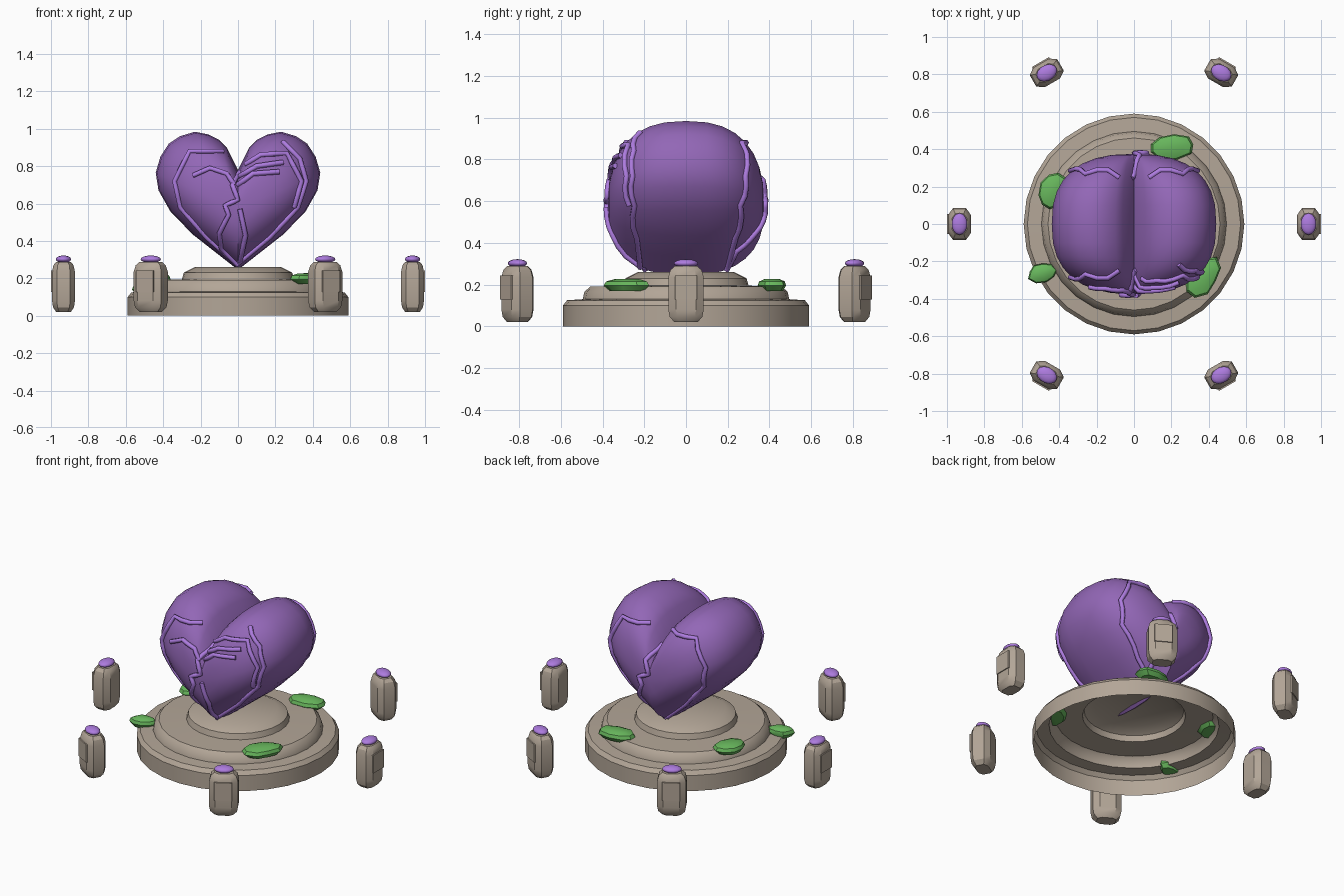
import bpy, bmesh, math, random
from mathutils import Vector, Matrix
from mathutils.bvhtree import BVHTree

if "Cube" in bpy.data.objects:
    bpy.data.objects.remove(bpy.data.objects["Cube"])

random.seed(4)


def material(name, rgb):
    m = bpy.data.materials.new(name)
    m.diffuse_color = (*rgb, 1)
    m.use_nodes = True
    m.node_tree.nodes["Principled BSDF"].inputs["Base Color"].default_value = m.diffuse_color
    return m


STONE = material("stone", (0.45, 0.38, 0.31))
PURPLE = material("heart purple", (0.29, 0.135, 0.47))
LILAC = material("light purple", (0.42, 0.20, 0.74))
GREEN = material("moss green", (0.14, 0.48, 0.11))


def finish(bm, name, mat, smooth=35, matrix=None):
    bmesh.ops.recalc_face_normals(bm, faces=bm.faces)
    me = bpy.data.meshes.new(name)
    if matrix is not None:
        bm.transform(matrix)
    bm.to_mesh(me)
    bm.free()
    me.materials.append(mat)
    ob = bpy.data.objects.new(name, me)
    bpy.context.collection.objects.link(ob)
    bpy.ops.object.select_all(action='DESELECT')
    ob.select_set(True)
    bpy.context.view_layer.objects.active = ob
    if smooth:
        bpy.ops.object.shade_smooth_by_angle(angle=math.radians(smooth))
    return ob


def skin(bm, rings, start=None, end=None):
    """Join closed rings of points, optionally closing with pole points."""
    vr = [[bm.verts.new(p) for p in r] for r in rings]
    n = len(vr[0])
    for a, b in zip(vr, vr[1:]):
        for i in range(n):
            bm.faces.new((a[i], a[(i + 1) % n], b[(i + 1) % n], b[i]))
    for pole, r in ((start, vr[0]), (end, vr[-1])):
        if pole is not None:
            v = bm.verts.new(pole)
            for i in range(n):
                bm.faces.new((r[i], r[(i + 1) % n], v))


# Stepped round pedestal, open underneath
profile = [(.59, 0), (.59, .10), (.57, .125), (.495, .13), (.487, .165),
           (.46, .19), (.30, .195), (.29, .23), (.23, .26)]
SEG = 28
bm = bmesh.new()
skin(bm, [[(r * math.cos(i * math.tau / SEG), r * math.sin(i * math.tau / SEG), z)
           for i in range(SEG)] for r, z in profile], end=(0, 0, .26))
finish(bm, "pedestal", STONE)

# Heart: outline in x-z, scaled towards the middle along y
half = [(.06, .90), (.10, .94), (.16, .97), (.23, .984), (.31, .96), (.37, .92),
        (.415, .85), (.44, .765), (.425, .67), (.36, .555), (.24, .433), (.115, .335)]
outline = [(0, .78)] + half + [(0, .245)] + [(-x, z) for x, z in reversed(half)]
MID, DEPTH, K, ROWS = .57, .375, 2 / 2.5, 16
rings = []
for j in range(1, ROWS):
    a = math.pi * (j / ROWS - .5)
    y = DEPTH * math.copysign(abs(math.sin(a)) ** K, a)
    s = math.cos(a) ** K
    rings.append([(x * s, y, MID + (z - MID) * s) for x, z in outline])
bm = bmesh.new()
skin(bm, rings, (0, -DEPTH, MID), (0, DEPTH, MID))
bmesh.ops.recalc_face_normals(bm, faces=bm.faces)
tree = BVHTree.FromBMesh(bm)
finish(bm, "heart", PURPLE, 40)


# Veins: tubes laid on the heart's front and back
def vein(name, path, side, radius=.014):
    pts = []
    for (x0, z0), (x1, z1) in zip(path, path[1:]):
        for k in range(3):
            t = k / 3
            pts.append((x0 + (x1 - x0) * t, z0 + (z1 - z0) * t))
    pts.append(path[-1])
    hits = []
    for x, z in pts:
        p = tree.ray_cast(Vector((x, side * 2, z)), Vector((0, -side, 0)))[0]
        if p:
            hits.append(p + Vector((0, side * .008, 0)))
    cu = bpy.data.curves.new(name, 'CURVE')
    cu.dimensions = '3D'
    cu.bevel_depth, cu.bevel_resolution, cu.use_fill_caps = radius, 1, True
    sp = cu.splines.new('POLY')
    sp.points.add(len(hits) - 1)
    for q, p in zip(sp.points, hits):
        q.co = (*p, 1)
    cu.materials.append(LILAC)
    ob = bpy.data.objects.new(name, cu)
    bpy.context.collection.objects.link(ob)
    bpy.ops.object.select_all(action='DESELECT')
    ob.select_set(True)
    bpy.context.view_layer.objects.active = ob
    bpy.ops.object.convert(target='MESH')


left_loop = [(-.08, .88), (-.26, .88), (-.34, .72), (-.31, .58), (-.17, .42), (-.01, .28)]
right_loop = [(.24, .93), (.33, .84), (.365, .72), (.32, .58), (.17, .42), (0, .28)]
crack = [(.01, .77), (-.03, .70), (0, .62), (-.07, .59), (-.05, .54), (-.10, .44),
         (-.09, .36), (0, .27)]
front = [left_loop, right_loop, crack,
         [(.04, .81), (.12, .86), (.26, .87), (.34, .72), (.30, .58)],
         [(0, .74), (.10, .80), (.24, .82)], [(0, .70), (.08, .76), (.22, .77)],
         [(-.24, .75), (-.15, .79), (-.06, .76), (-.02, .70)],
         [(.01, .57), (.04, .43), (.01, .29)]]
for i, p in enumerate(front):
    vein(f"front_vein_{i}", p, -1)
back = [left_loop, [(-x, z) for x, z in left_loop], [(-x, z) for x, z in crack]]
for i, p in enumerate(back):
    vein(f"back_vein_{i}", p, 1)

# Moss patches: flattened uneven blobs
for i, (x, y, z, rx, ry, rot) in enumerate([
        (-.44, .18, .19, .11, .075, 70), (.20, .415, .19, .13, .07, 5),
        (.37, -.28, .19, .12, .08, 55), (-.49, -.26, .135, .08, .055, 10)]):
    n = 9
    wob = [random.uniform(.85, 1.1) for _ in range(n)]
    bm = bmesh.new()
    skin(bm, [[(s * w * math.cos(k * math.tau / n), s * w * math.sin(k * math.tau / n), h)
               for k, w in enumerate(wob)]
              for s, h in ((.75, -.02), (1, .005), (.9, .025), (.55, .036))],
         (0, 0, -.022), (0, 0, .038))
    finish(bm, f"moss_{i}", GREEN, 40,
           Matrix.Translation((x, y, z)) @ Matrix.Rotation(math.radians(rot), 4, 'Z')
           @ Matrix.Diagonal((rx, ry, 1, 1)))

# Ring of six standing stones, each with an outward plate and a gem cap
for i in range(6):
    place = Matrix.Rotation(i * math.pi / 3, 4, 'Z') @ Matrix.Translation((.933, 0, 0))
    bm = bmesh.new()
    octagon = [(.061, .048), (.035, .085), (-.035, .085), (-.061, .048),
               (-.061, -.048), (-.035, -.085), (.035, -.085), (.061, -.048)]
    skin(bm, [[(x * s, y * s, z) for x, y in octagon]
              for s, z in ((.65, .02), (.92, .045), (1, .08), (1, .235), (.88, .27), (.65, .288))],
         (0, 0, .02), (0, 0, .288))
    finish(bm, f"standing_stone_{i}", STONE, 30, place)

    bm = bmesh.new()
    bmesh.ops.create_cube(bm, size=1, matrix=Matrix.Translation((.06, 0, .185))
                          @ Matrix.Diagonal((.014, .105, .115, 1)))
    finish(bm, f"stone_plate_{i}", STONE, 0, place)

    bm = bmesh.new()
    bmesh.ops.create_uvsphere(bm, u_segments=14, v_segments=8, radius=1,
                              matrix=Matrix.Translation((0, 0, .302))
                              @ Matrix.Diagonal((.042, .058, .02, 1)))
    finish(bm, f"gem_cap_{i}", LILAC, 60, place)
